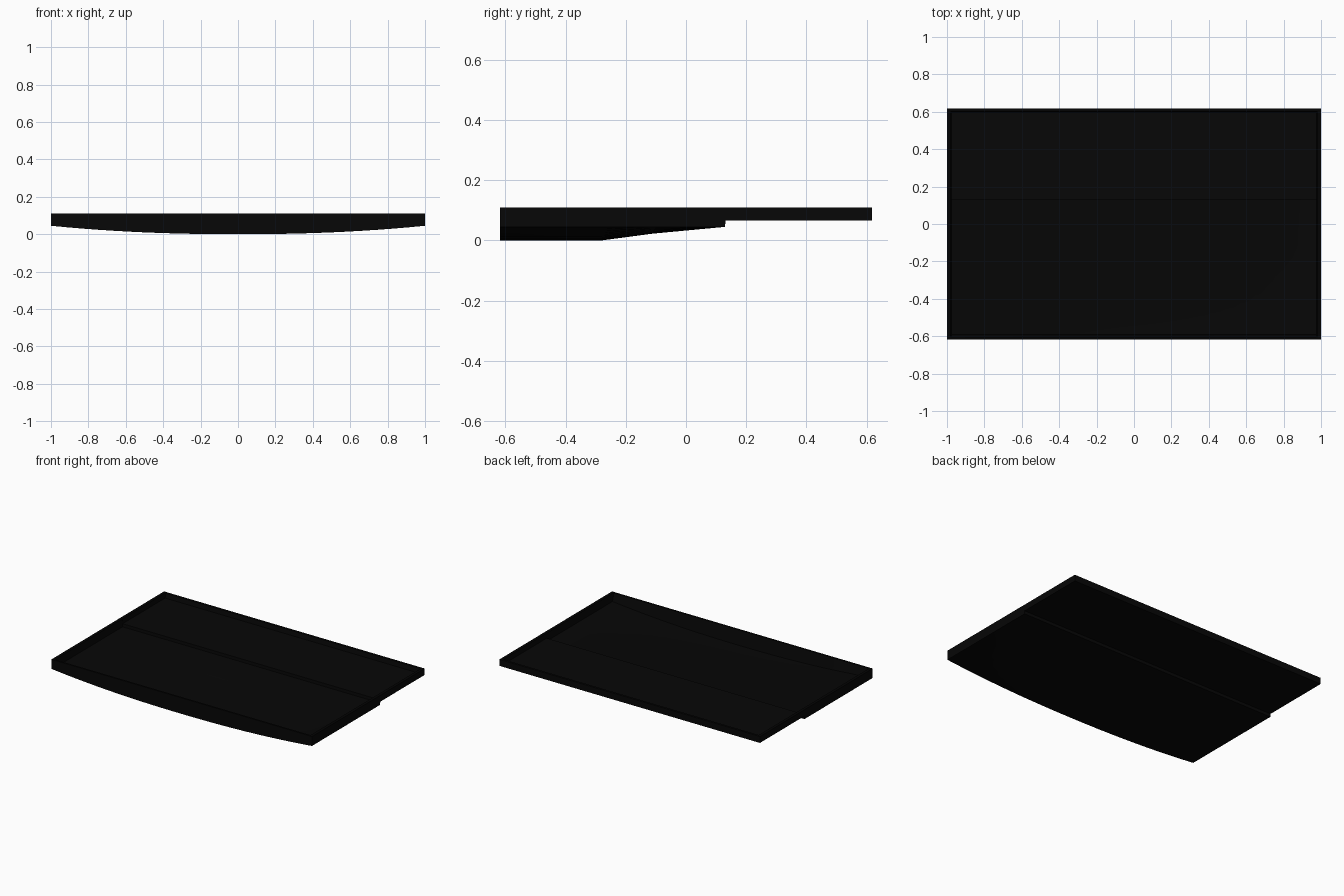
import bpy, bmesh

if "Cube" in bpy.data.objects:
    bpy.data.objects.remove(bpy.data.objects["Cube"])

def material(name, v):
    m = bpy.data.materials.new(name)
    m.diffuse_color = (v, v, v, 1)
    m.use_nodes = True
    m.node_tree.nodes["Principled BSDF"].inputs["Base Color"].default_value = m.diffuse_color
    return m

TOP, N, THICK = 0.11, 24, 0.012
RIM_X = 0.98

# Cross-sections from front to back: y, edge height, bow depth, open to the floor
SECTIONS = [
    (-0.618, 0.045, 1.0, False), (-0.605, 0.045, 1.0, False),
    (-0.59, 0.045, 1.0, True), (-0.28, 0.045, 1.0, True),
    (-0.11, 0.045, 0.5, True), (0.13, 0.045, 0.0, True),
    (0.131, 0.066, 0.0, True), (0.597, 0.066, 0.0, True),
    (0.602, 0.066, 0.0, False), (0.618, 0.066, 0.0, False),
]

def section(bm, y, edge, depth, is_open):
    ts = [2 * i / N - 1 for i in range(N + 1)]
    low = [edge - 0.045 * depth * (1 - abs(t) ** 2.2) for t in ts]
    pts = [(t, z) for t, z in zip(ts, low)]
    # rim, then the floor running back just above the underside
    pts += [(1, TOP), (RIM_X, TOP)]
    for t, z in reversed(list(zip(ts, low))):
        pts.append((t * (RIM_X - 0.003), z + THICK if is_open else TOP))
    pts += [(-RIM_X, TOP), (-1, TOP)]
    return [bm.verts.new((x, y, z)) for x, z in pts]

# Shallow tray with a bowed front underside and a step to the thin rear
bm = bmesh.new()
rows = [section(bm, *s) for s in SECTIONS]
count = len(rows[0])
for a, b in zip(rows, rows[1:]):
    for i in range(count):
        j = (i + 1) % count
        bm.faces.new((a[i], a[j], b[j], b[i]))

# End caps as strips between underside and rim
for row in (rows[0], rows[-1]):
    for i in range(N):
        u = N + 3 + N - i
        bm.faces.new((row[i], row[i + 1], row[u - 1], row[u]))
    bm.faces.new((row[N], row[N + 1], row[N + 2], row[N + 3]))
    bm.faces.new((row[0], row[2 * N + 3], row[2 * N + 4], row[2 * N + 5]))
bmesh.ops.recalc_face_normals(bm, faces=bm.faces[:])

# Dark rim on the highest upward faces
for f in bm.faces:
    if f.normal.z > 0.9 and f.calc_center_median().z > TOP - 0.002:
        f.material_index = 1

me = bpy.data.meshes.new("tray")
bm.to_mesh(me)
bm.free()
me.materials.append(material("tray black", 0.002))
me.materials.append(material("rim black", 0.001))
tray = bpy.data.objects.new("tray", me)
bpy.context.collection.objects.link(tray)
bpy.context.view_layer.objects.active = tray
tray.select_set(True)
bpy.ops.object.shade_smooth_by_angle(angle=0.35)
